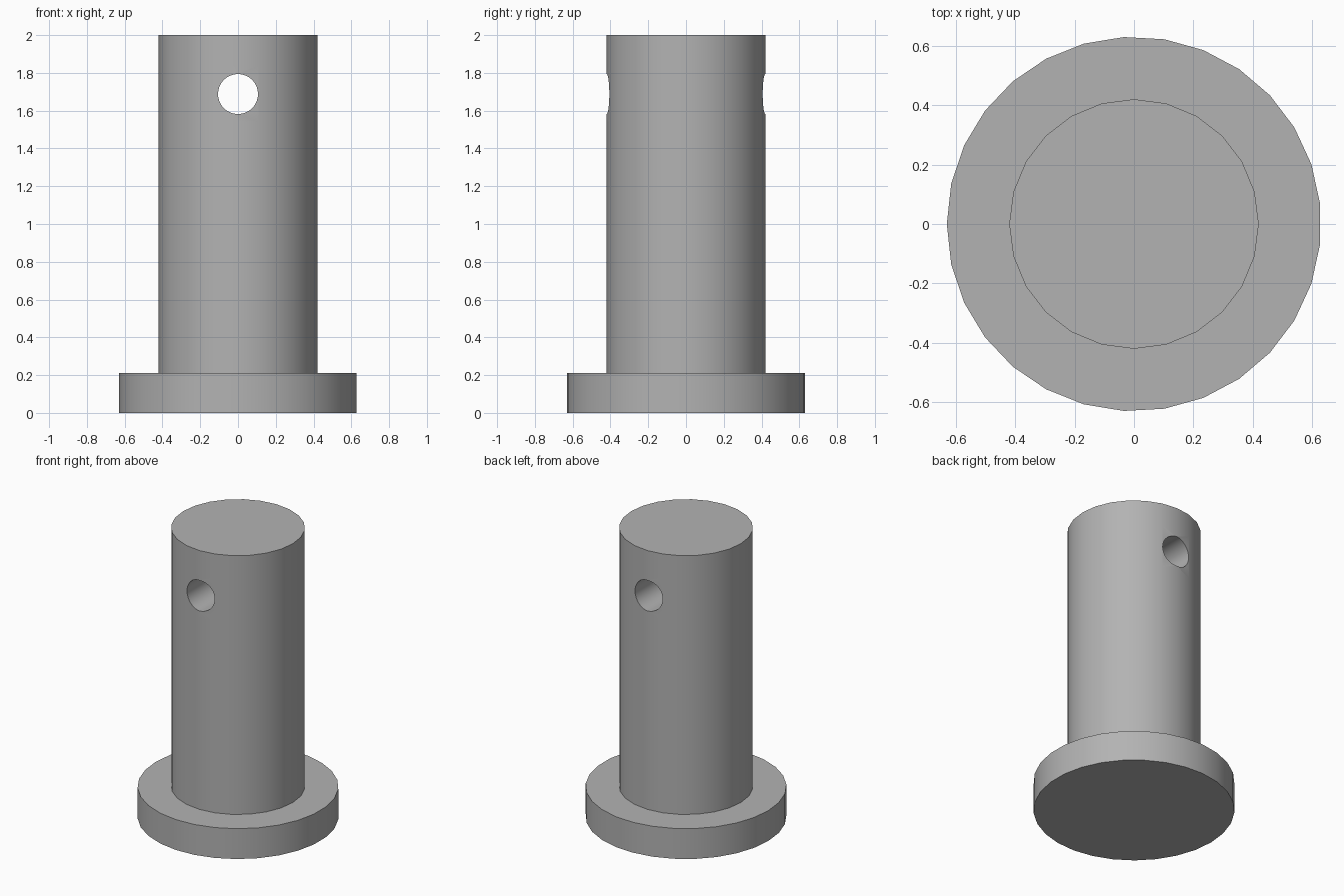
import bpy, bmesh, math
from mathutils import Matrix

default = bpy.data.objects.get("Cube")
if default:
    bpy.data.objects.remove(default, do_unlink=True)

STEEL = (0.45, 0.45, 0.45, 1)
steel = bpy.data.materials.new("grey steel")
steel.use_nodes = True
steel.diffuse_color = STEEL
steel.node_tree.nodes["Principled BSDF"].inputs["Base Color"].default_value = STEEL


def cylinder(name, radius, bottom, top, sides, matrix=Matrix()):
    """Closed cylinder along z with its first vertex on -x, then moved by matrix."""
    bm = bmesh.new()
    place = Matrix.Translation((0, 0, (bottom + top) / 2)) @ Matrix.Rotation(math.pi, 4, "Z")
    start = Matrix.Rotation(math.pi / 2, 4, "Z")  # ring starts on +y, turn it to +x
    bmesh.ops.create_cone(bm, cap_ends=True, segments=sides, radius1=radius,
                          radius2=radius, depth=top - bottom)
    first = min(bm.verts, key=lambda v: abs(math.atan2(v.co.y, v.co.x)))
    start = Matrix.Rotation(-math.atan2(first.co.y, first.co.x), 4, "Z")
    bm.transform(matrix @ place @ start)
    mesh = bpy.data.meshes.new(name)
    bm.to_mesh(mesh)
    bm.free()
    mesh.materials.append(steel)
    obj = bpy.data.objects.new(name, mesh)
    bpy.context.collection.objects.link(obj)
    return obj


def combine(target, other, operation):
    """Apply a boolean to target and discard the other solid."""
    bpy.context.view_layer.objects.active = target
    mod = target.modifiers.new(operation.lower(), "BOOLEAN")
    mod.operation, mod.object, mod.solver = operation, other, "EXACT"
    bpy.ops.object.modifier_apply(modifier=mod.name)
    bpy.data.objects.remove(other, do_unlink=True)


# Shaft, with edge rings above and below the hole to keep its shading clean
pin = cylinder("clevis_pin", 0.42, 0.1, 2.0, 24)
bm = bmesh.new()
bm.from_mesh(pin.data)
for height in (1.54, 1.84):
    bmesh.ops.bisect_plane(bm, geom=bm.verts[:] + bm.edges[:] + bm.faces[:],
                           plane_co=(0, 0, height), plane_no=(0, 0, 1))
bm.to_mesh(pin.data)
bm.free()

# Head flange at the foot
combine(pin, cylinder("flange", 0.63, 0, 0.21, 29), "UNION")

# Cross hole from front to back
across = Matrix.Translation((0, 0, 1.688)) @ Matrix.Rotation(math.pi / 2, 4, "X")
cutter = cylinder("hole_cutter", 0.106, -0.6, 0.6, 32, across)
cutter.hide_render = True
combine(pin, cutter, "DIFFERENCE")

# Smooth sides with crisp rims
bpy.ops.object.select_all(action="DESELECT")
pin.select_set(True)
bpy.context.view_layer.objects.active = pin
bpy.ops.object.shade_smooth_by_angle(angle=math.radians(30))
